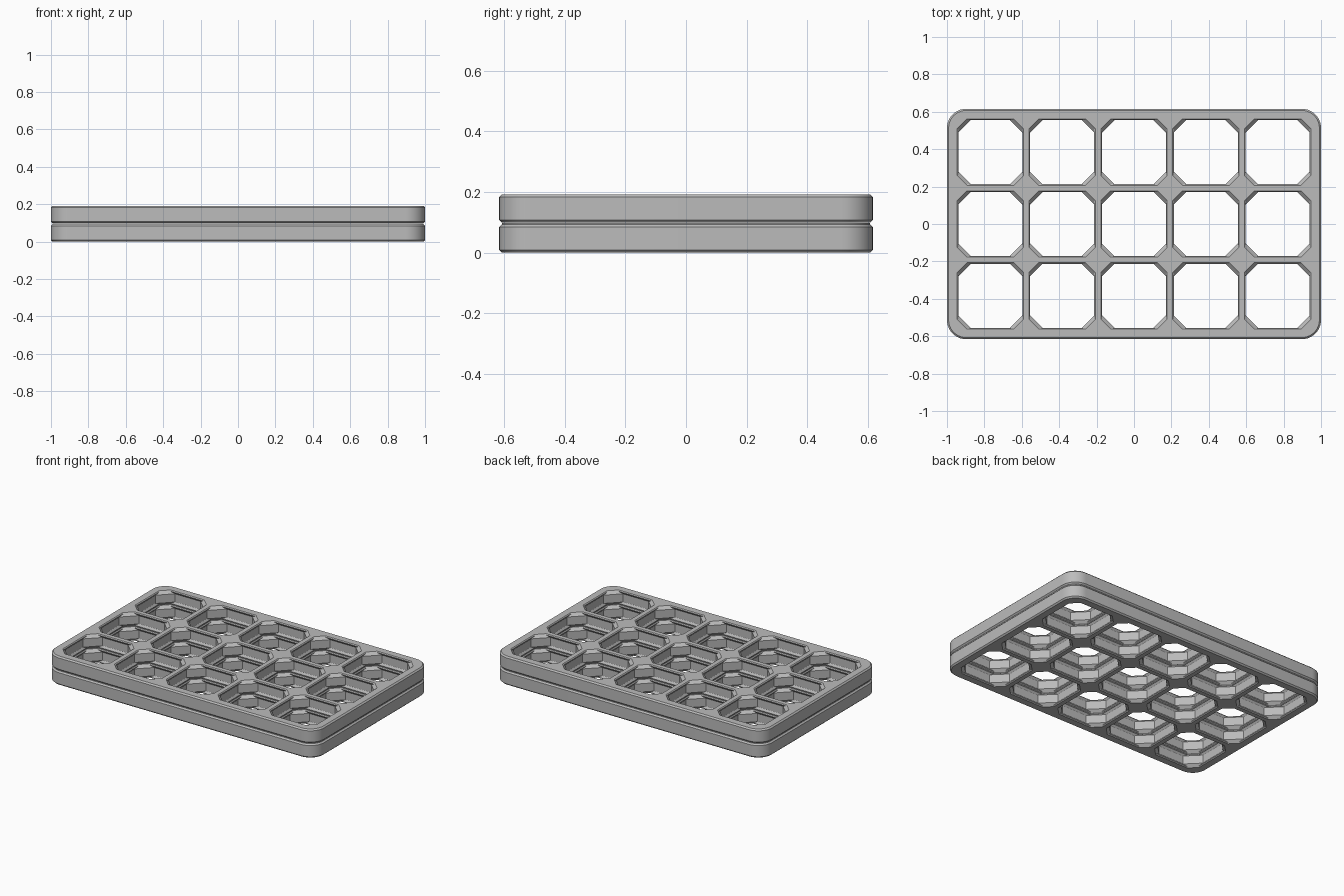
import bpy, bmesh, math

if "Cube" in bpy.data.objects:
    bpy.data.objects.remove(bpy.data.objects["Cube"], do_unlink=True)

S = 2 / 145.8                     # working units to final size
PITCH, COLS, ROWS = 28, 5, 3      # cell grid
MARGIN, RADIUS = 2.9, 7.5         # outer rim and corner rounding
THICK, SPACER = 6.8, 0.4          # one grid layer, sheet between layers
BEVEL = 0.65

grey = bpy.data.materials.new("grey_plastic")
grey.use_nodes = True
colour = (0.5, 0.5, 0.5, 1)
grey.diffuse_color = colour
grey.node_tree.nodes["Principled BSDF"].inputs["Base Color"].default_value = colour


def loft(bm, rings):
    """Skin a stack of equal rings and cap both ends."""
    rows = [[bm.verts.new([c * S for c in p]) for p in ring] for ring in rings]
    n = len(rows[0])
    for low, high in zip(rows, rows[1:]):
        for i in range(n):
            j = (i + 1) % n
            bm.faces.new((low[i], low[j], high[j], high[i]))
    bm.faces.new(rows[0][::-1])
    bm.faces.new(rows[-1])


def rounded_ring(inset, z, steps=10):
    hx = PITCH * COLS / 2 + MARGIN - RADIUS
    hy = PITCH * ROWS / 2 + MARGIN - RADIUS
    r = RADIUS - inset
    ring = []
    for k, (sx, sy) in enumerate([(1, 1), (-1, 1), (-1, -1), (1, -1)]):
        for i in range(steps + 1):
            a = (k + i / steps) * math.pi / 2
            ring.append((sx * hx + r * math.cos(a), sy * hy + r * math.sin(a), z))
    return ring


def cell_ring(cx, cy, wall, corner, z):
    """Octagonal cell section: wall inset and diagonal corner inset."""
    h = PITCH / 2 - wall
    k = PITCH - corner * math.sqrt(2) - h
    pts = [(h, -k), (h, k), (k, h), (-k, h), (-h, k), (-h, -k), (-k, -h), (k, -h)]
    return [(cx + x, cy + y, z) for x, y in pts]


def mesh_object(name, bm):
    bmesh.ops.recalc_face_normals(bm, faces=bm.faces)
    mesh = bpy.data.meshes.new(name)
    bm.to_mesh(mesh)
    bm.free()
    mesh.materials.append(grey)
    ob = bpy.data.objects.new(name, mesh)
    bpy.context.collection.objects.link(ob)
    return ob


def perforated(name, outline, section):
    """Solid plate with every cell cut through it."""
    bm = bmesh.new()
    loft(bm, [rounded_ring(inset, z) for inset, z in outline])
    plate = mesh_object(name, bm)

    bm = bmesh.new()
    for i in range(COLS):
        for j in range(ROWS):
            cx = (i - (COLS - 1) / 2) * PITCH
            cy = (j - (ROWS - 1) / 2) * PITCH
            loft(bm, [cell_ring(cx, cy, w, c, z) for w, c, z in section])
    cutter = mesh_object(name + "_cutter", bm)
    cutter.hide_render = True

    cut = plate.modifiers.new("cells", "BOOLEAN")
    cut.operation, cut.solver, cut.object = "DIFFERENCE", "EXACT", cutter
    bpy.ops.object.select_all(action="DESELECT")
    bpy.context.view_layer.objects.active = plate
    plate.select_set(True)
    bpy.ops.object.modifier_apply(modifier=cut.name)
    bpy.data.objects.remove(cutter, do_unlink=True)
    bpy.ops.object.shade_smooth_by_angle(angle=math.radians(25))


# Lower half of the cell section (wall, corner, height), mirrored in height
half = [(1.1, 4.2, 0), (1.5, 4.6, 0.4), (1.5, 4.7, 0.5),
        (0.89, 5.57, 1.37), (0.8, 5.57, 1.5)]
full = half + [(w, c, THICK - z) for w, c, z in reversed(half)]
full = [(1.1, 4.2, -1)] + full + [(1.1, 4.2, THICK + 1)]
edge = [(BEVEL, 0), (0, BEVEL), (0, THICK - BEVEL), (BEVEL, THICK)]

# Two stacked grid layers
for name, base in (("lower_grid", 0), ("upper_grid", THICK + SPACER)):
    perforated(name, [(d, z + base) for d, z in edge],
               [(w, c, z + base) for w, c, z in full])

# Thin spacer sheet joining the layers
gap = 0.02
perforated("spacer_sheet",
           [(BEVEL, THICK + gap), (BEVEL, THICK + SPACER - gap)],
           [(1.1, 4.2, THICK - 1), (1.1, 4.2, THICK + SPACER + 1)])
